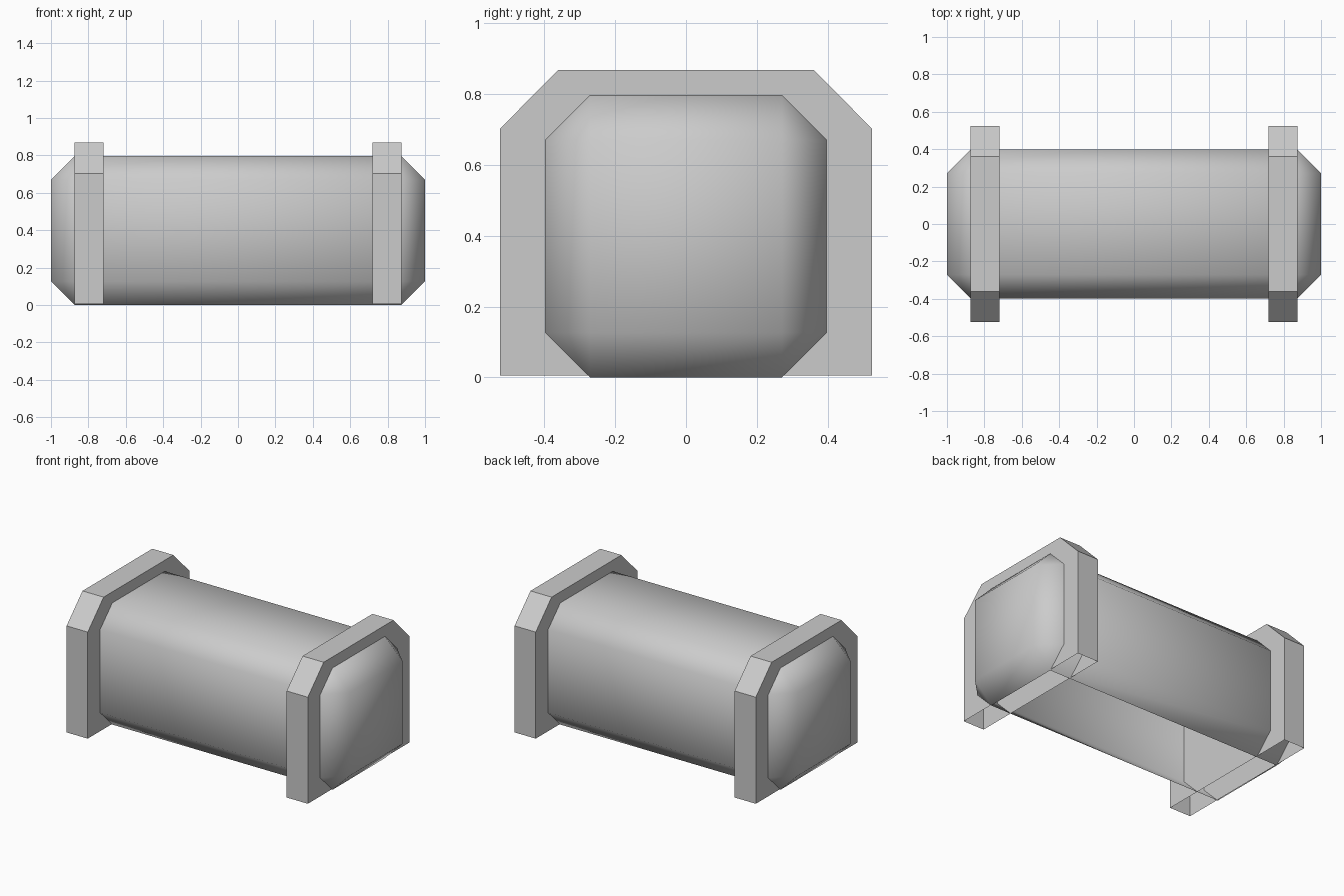
import bpy
import bmesh
from mathutils import Matrix

default = bpy.data.objects.get("Cube")
if default:
    bpy.data.objects.remove(default, do_unlink=True)

# One plain grey for everything
grey = bpy.data.materials.new("light_grey")
grey.use_nodes = True
colour = (0.6, 0.6, 0.6, 1.0)
grey.diffuse_color = colour
bsdf = next(n for n in grey.node_tree.nodes if n.type == 'BSDF_PRINCIPLED')
bsdf.inputs["Base Color"].default_value = colour


def open_bottom(bm):
    """Remove the flat face on the underside."""
    bm.normal_update()
    bottom = [f for f in bm.faces if f.normal.z < -0.99]
    bmesh.ops.delete(bm, geom=bottom, context='FACES_ONLY')


def add_object(name, bm, smooth):
    for f in bm.faces:
        f.smooth = smooth
    mesh = bpy.data.meshes.new(name)
    bm.to_mesh(mesh)
    bm.free()
    mesh.materials.append(grey)
    obj = bpy.data.objects.new(name, mesh)
    bpy.context.collection.objects.link(obj)
    return obj


# Body: box with chamfered edges, softly shaded, open underneath
HALF_Y, HEIGHT, CHAMFER = 0.397, 0.796, 0.126
bm = bmesh.new()
bmesh.ops.create_cube(bm, size=1.0)
bmesh.ops.transform(
    bm, verts=bm.verts,
    matrix=Matrix.Translation((0, 0, HEIGHT / 2)) @ Matrix.Diagonal((2.0, 2 * HALF_Y, HEIGHT, 1.0)))
bmesh.ops.bevel(bm, geom=list(bm.edges), offset=CHAMFER, offset_type='OFFSET',
                segments=1, profile=0.5, affect='EDGES')
open_bottom(bm)
add_object("body", bm, True)

# End brackets: arch-like plates with clipped top corners, open underneath
half_profile = [(0.525, 0.005), (0.525, 0.702), (0.361, 0.868)]
profile = half_profile + [(-y, z) for y, z in reversed(half_profile)]
X_INNER, X_OUTER = 0.72, 0.873

for side, x_start in (("left", X_INNER), ("right", -X_OUTER)):
    bm = bmesh.new()
    face = bm.faces.new([bm.verts.new((x_start, y, z)) for y, z in profile])
    grown = bmesh.ops.extrude_face_region(bm, geom=[face], use_keep_orig=True)
    moved = [v for v in grown["geom"] if isinstance(v, bmesh.types.BMVert)]
    bmesh.ops.translate(bm, verts=moved, vec=(X_OUTER - X_INNER, 0, 0))
    bmesh.ops.recalc_face_normals(bm, faces=bm.faces)
    open_bottom(bm)
    add_object(side + "_bracket", bm, False)
